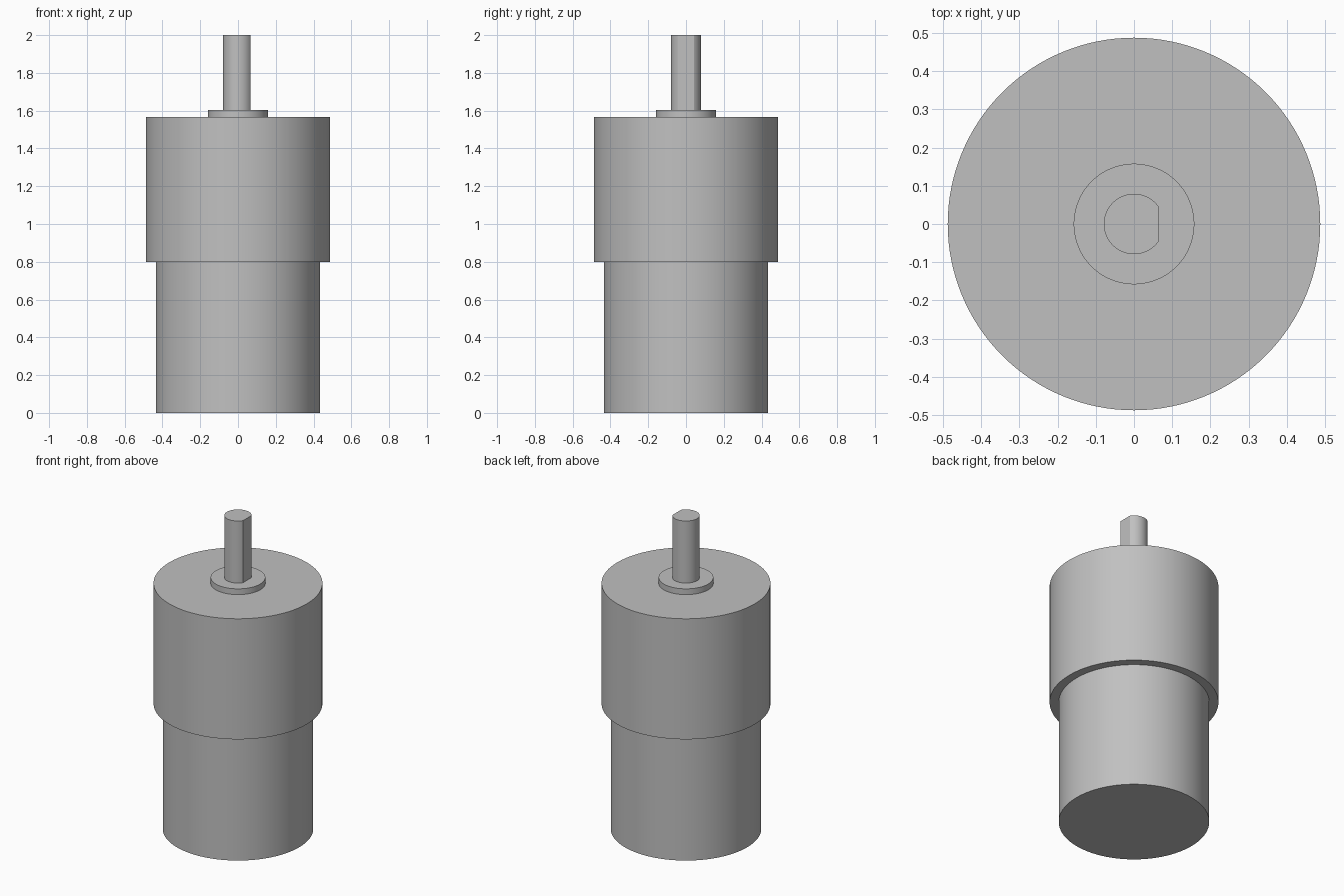
import bpy
import bmesh
import math

cube = bpy.data.objects.get("Cube")
if cube:
    bpy.data.objects.remove(cube, do_unlink=True)

grey = bpy.data.materials.new("metal grey")
grey.use_nodes = True
colour = (0.53, 0.53, 0.53, 1)
grey.diffuse_color = colour
grey.node_tree.nodes["Principled BSDF"].inputs["Base Color"].default_value = colour


def cylinder(name, radius, bottom, top, flat_x=None, sides=128):
    """Upright cylinder, optionally cut flat on its +x side."""
    bm = bmesh.new()
    if flat_x is None:
        start, end, count = 0, 2 * math.pi, sides
    else:
        start = math.acos(flat_x / radius)
        end, count = 2 * math.pi - start, sides + 1
    ring = []
    for i in range(count):
        a = start + (end - start) * i / sides
        ring.append(bm.verts.new((radius * math.cos(a), radius * math.sin(a), bottom)))
    base = bm.faces.new(ring)
    out = bmesh.ops.extrude_face_region(bm, geom=[base], use_keep_orig=True)
    upper = [v for v in out["geom"] if isinstance(v, bmesh.types.BMVert)]
    bmesh.ops.translate(bm, verts=upper, vec=(0, 0, top - bottom))
    bmesh.ops.recalc_face_normals(bm, faces=bm.faces)
    mesh = bpy.data.meshes.new(name)
    bm.to_mesh(mesh)
    bm.free()
    mesh.materials.append(grey)
    obj = bpy.data.objects.new(name, mesh)
    bpy.context.collection.objects.link(obj)
    bpy.ops.object.select_all(action="DESELECT")
    obj.select_set(True)
    bpy.context.view_layer.objects.active = obj
    bpy.ops.object.shade_smooth_by_angle(angle=math.radians(20))


# Stacked housing, boss and D-shaped output shaft
cylinder("motor_can", 0.435, 0, 0.798)
cylinder("gearbox_housing", 0.488, 0.798, 1.567)
cylinder("shaft_boss", 0.158, 1.567, 1.604)
cylinder("output_shaft", 0.079, 1.604, 2.0, flat_x=0.066)
